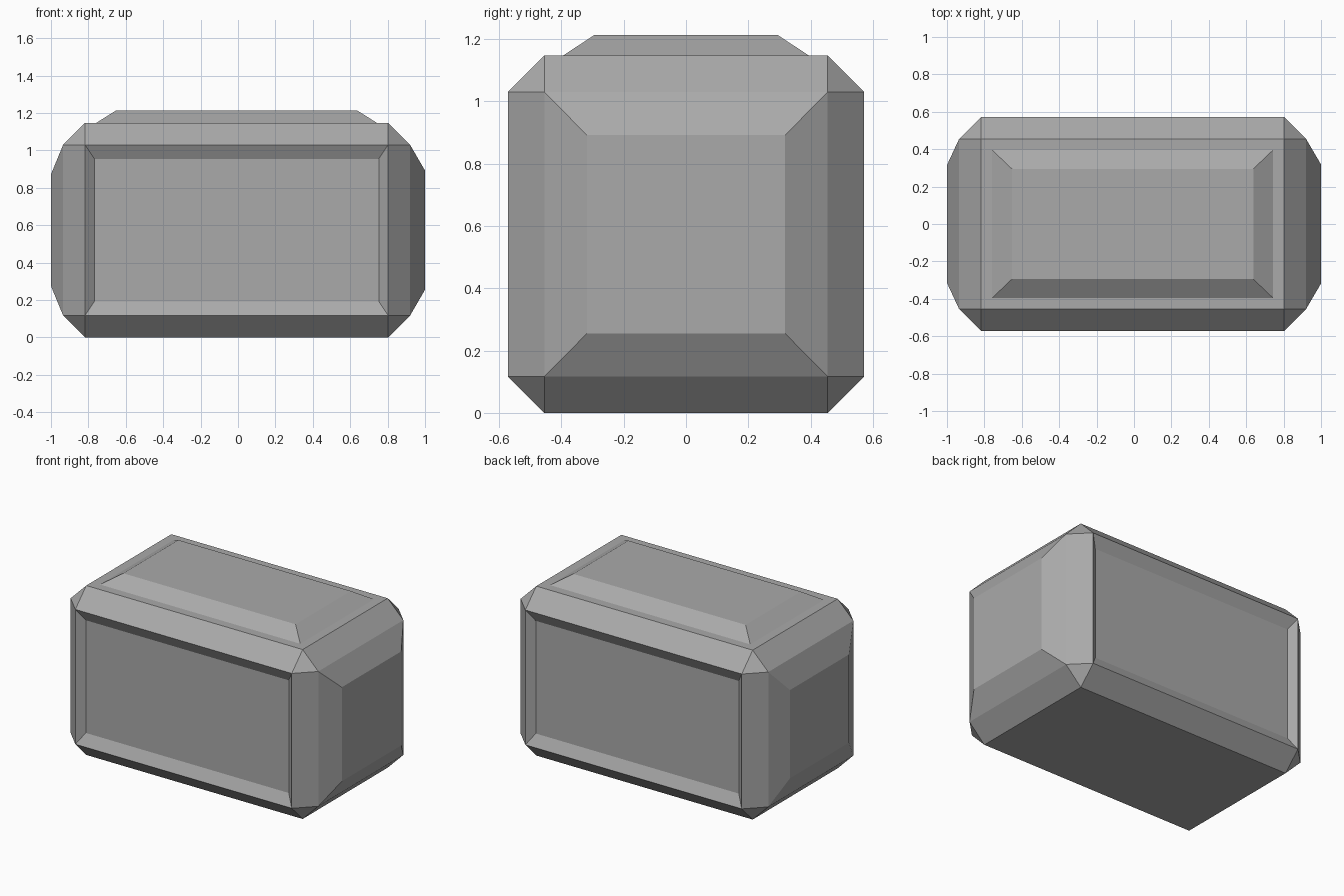
import bpy
import bmesh
from mathutils import Vector

cube = bpy.data.objects.get("Cube")
if cube:
    bpy.data.objects.remove(cube, do_unlink=True)

grey = bpy.data.materials.new("stone grey")
grey.use_nodes = True
colour = (0.4, 0.4, 0.4, 1)
grey.diffuse_color = colour
grey.node_tree.nodes["Principled BSDF"].inputs["Base Color"].default_value = colour

LOW = Vector((-0.935, -0.572, 0))
HIGH = Vector((0.92, 0.572, 1.147))
CHAMFER = 0.117


def main_face(bm, direction):
    """The outermost flat face that points along a direction."""
    d = Vector(direction)
    faces = [f for f in bm.faces if f.normal.dot(d) > 0.99]
    return max(faces, key=lambda f: f.calc_center_median().dot(d))


def step(bm, direction, margins, lift):
    """Extrude a face, pull its sides in by margins, and move it by lift."""
    bm.normal_update()
    face = main_face(bm, direction)
    centre = face.calc_center_median()
    new = bmesh.ops.extrude_discrete_faces(bm, faces=[face])["faces"][0]
    for v in new.verts:
        for axis, margin in enumerate(margins):
            if margin:
                v.co[axis] -= margin if v.co[axis] > centre[axis] else -margin
        v.co += Vector(direction) * lift


# Chamfered block
bm = bmesh.new()
bmesh.ops.create_cube(bm, size=1)
for v in bm.verts:
    v.co = Vector(HIGH[i] if v.co[i] > 0 else LOW[i] for i in range(3))
bmesh.ops.bevel(bm, geom=bm.edges[:], offset=CHAMFER, offset_type='OFFSET',
                segments=1, profile=0.5, affect='EDGES')

# Recessed front and back panels
for side in (-1, 1):
    step(bm, (0, side, 0), (0.05, 0, 0.075), -0.04)

# Raised end caps
step(bm, (1, 0, 0), (0, 0.137, 0.138), 0.08)
step(bm, (-1, 0, 0), (0, 0.14, 0.158), 0.065)

# Raised top with a flat rim
step(bm, (0, 0, 1), (0.06, 0.06, 0), 0)
step(bm, (0, 0, 1), (0.105, 0.1, 0), 0.066)

bmesh.ops.recalc_face_normals(bm, faces=bm.faces[:])
mesh = bpy.data.meshes.new("chamfered_block")
bm.to_mesh(mesh)
bm.free()
mesh.materials.append(grey)
block = bpy.data.objects.new("chamfered_block", mesh)
bpy.context.scene.collection.objects.link(block)
